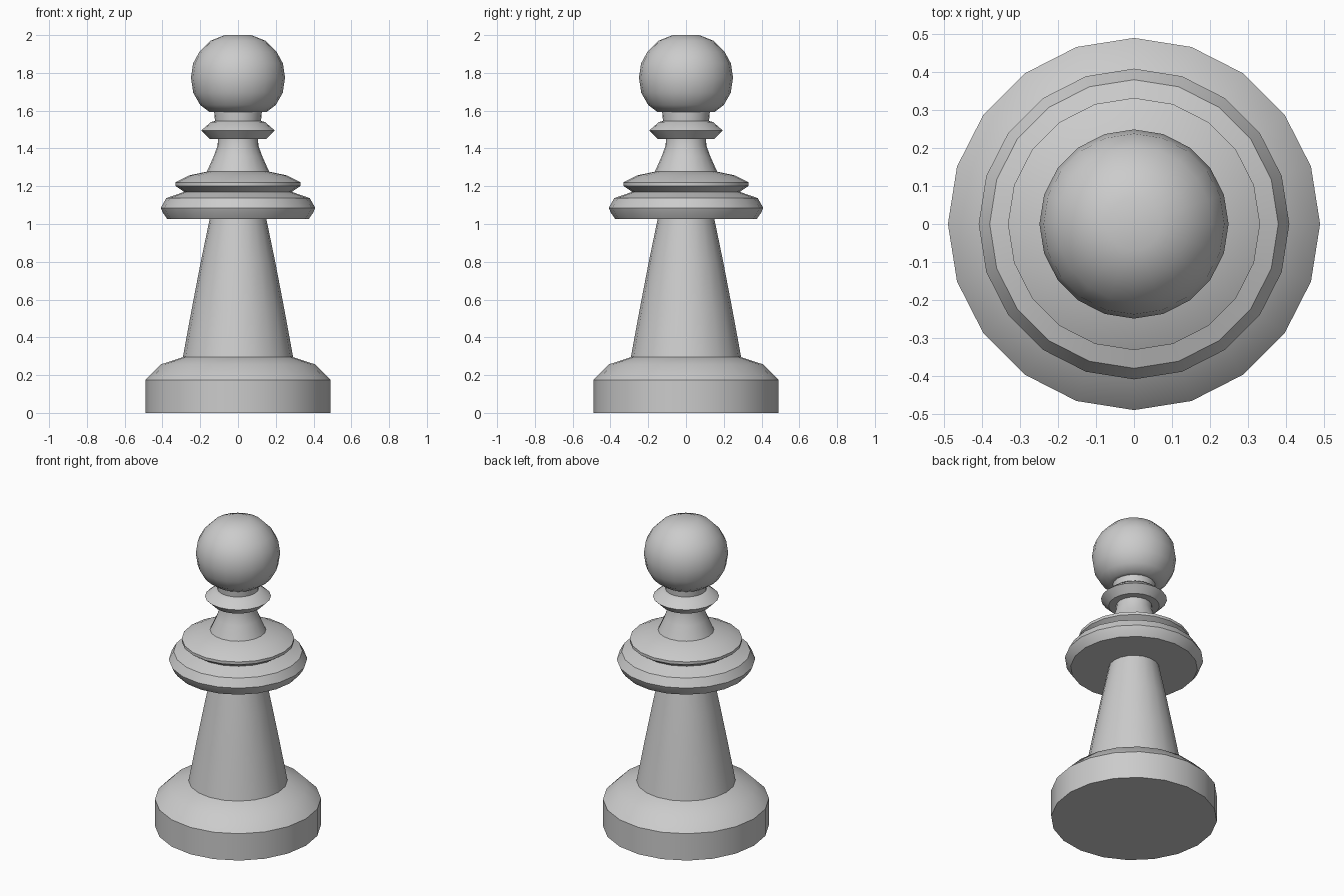
import bpy, bmesh
from math import cos, sin, pi, radians

if "Cube" in bpy.data.objects:
    bpy.data.objects.remove(bpy.data.objects["Cube"])

SIDES = 20


def lathe(name, profile):
    """Revolve (radius, z) points, listed bottom to top, around the z axis."""
    bm = bmesh.new()
    rings = []
    for r, z in profile:
        if r == 0:
            rings.append([bm.verts.new((0, 0, z))] * SIDES)
        else:
            rings.append([bm.verts.new((r * cos(2 * pi * i / SIDES),
                                        r * sin(2 * pi * i / SIDES), z))
                          for i in range(SIDES)])
    for low, high in zip(rings, rings[1:]):
        for i in range(SIDES):
            j = (i + 1) % SIDES
            corners = [low[i], low[j], high[j], high[i]]
            bm.faces.new(list(dict.fromkeys(corners)))
    mesh = bpy.data.meshes.new(name)
    bm.to_mesh(mesh)
    bm.free()
    obj = bpy.data.objects.new(name, mesh)
    bpy.context.collection.objects.link(obj)
    bpy.ops.object.select_all(action='DESELECT')
    obj.select_set(True)
    bpy.context.view_layer.objects.active = obj
    bpy.ops.object.shade_smooth_by_angle(angle=radians(40))
    return obj


# Heavy foot with a rounded shoulder
lathe("base", [(0, 0), (0.49, 0), (0.49, 0.175), (0.408, 0.257), (0.292, 0.295)])

# Tapering stem, slightly bowed
lathe("stem", [(0.292, 0.295), (0.245, 0.55), (0.197, 0.8), (0.15, 1.027)])

# Wide lower ring
lathe("lower_collar", [(0.15, 1.027), (0.375, 1.027), (0.398, 1.06), (0.409, 1.085),
                       (0.38, 1.137), (0.285, 1.17)])

# Upper ring above the groove
lathe("upper_collar", [(0.285, 1.17), (0.332, 1.202), (0.332, 1.22),
                       (0.26, 1.257), (0.165, 1.277)])

# Flared neck
lathe("neck", [(0.165, 1.277), (0.128, 1.36), (0.108, 1.415), (0.106, 1.45)])

# Thin disc with a short plug under the head
lathe("neck_disc", [(0.106, 1.45), (0.15, 1.45), (0.195, 1.495), (0.143, 1.54),
                    (0.122, 1.545), (0.126, 1.592)])

# Ball head with a small flat top
lathe("head", [(0.126, 1.592), (0.15, 1.592), (0.2, 1.63), (0.237, 1.695),
               (0.249, 1.775), (0.238, 1.85), (0.205, 1.91), (0.145, 1.97),
               (0.07, 2.0), (0, 2.0)])
